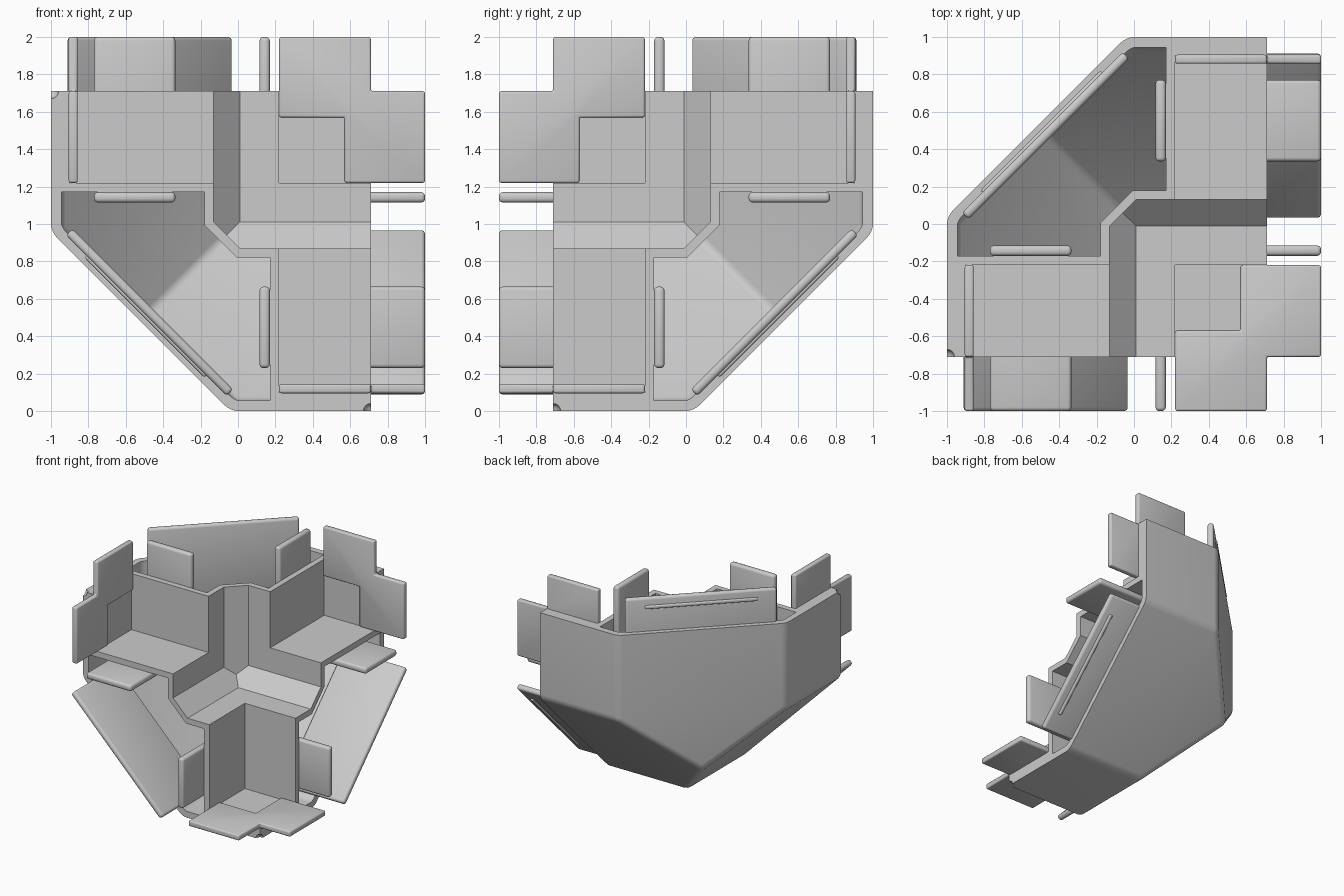
import bpy, bmesh, math
from mathutils import Vector

if "Cube" in bpy.data.objects:
    bpy.data.objects.remove(bpy.data.objects["Cube"], do_unlink=True)

grey = bpy.data.materials.new("plain grey")
grey.use_nodes = True
grey.diffuse_color = (0.6, 0.6, 0.6, 1)
grey.node_tree.nodes["Principled BSDF"].inputs["Base Color"].default_value = (0.6, 0.6, 0.6, 1)

RIM = 0.71    # plane of the three openings
WALL = 0.05


def to_model(co, axis):
    """Turn (u, v, w) about the corner diagonal, then place it in model space."""
    p = [0, 0, 0]
    for k in range(3):
        p[(axis + 1 + k) % 3] = co[k]
    return Vector((p[0], -p[1], p[2] + 1))


def finish(bm, name, axis=2):
    for v in bm.verts:
        v.co = to_model(v.co, axis)
    bmesh.ops.recalc_face_normals(bm, faces=bm.faces)
    mesh = bpy.data.meshes.new(name)
    bm.to_mesh(mesh)
    bm.free()
    mesh.materials.append(grey)
    ob = bpy.data.objects.new(name, mesh)
    bpy.context.collection.objects.link(ob)
    return ob


def apply_modifier(ob, mod):
    bpy.context.view_layer.objects.active = ob
    bpy.ops.object.modifier_apply(modifier=mod.name)


def smooth(ob, angle=30):
    bpy.ops.object.select_all(action='DESELECT')
    ob.select_set(True)
    bpy.context.view_layer.objects.active = ob
    bpy.ops.object.shade_smooth_by_angle(angle=math.radians(angle))


def prism(name, outline, low, high, axis, round_by=0.0):
    bm = bmesh.new()
    face = bm.faces.new([bm.verts.new((u, v, low)) for u, v in outline])
    out = bmesh.ops.extrude_face_region(bm, geom=[face])
    for v in out["geom"]:
        if isinstance(v, bmesh.types.BMVert):
            v.co.z = high
    ob = finish(bm, name, axis)
    if round_by:
        mod = ob.modifiers.new("round", 'BEVEL')
        mod.width, mod.segments = round_by, 3
        apply_modifier(ob, mod)
        smooth(ob)
    return ob


def chamfered_block(name, low, high, diagonal, round_by=0.0):
    """Cube from low to high whose three low edges are cut where p + q = diagonal."""
    bm = bmesh.new()
    bmesh.ops.create_cube(bm, size=high - low)
    bmesh.ops.translate(bm, verts=bm.verts, vec=Vector((1, 1, 1)) * (low + high) / 2)
    for normal in ((1, 1, 0), (0, 1, 1), (1, 0, 1)):
        n = Vector(normal)
        cut = bmesh.ops.bisect_plane(bm, geom=bm.verts[:] + bm.edges[:] + bm.faces[:],
                                     plane_co=n * diagonal / 2, plane_no=n, clear_inner=True)
        rim = [e for e in cut["geom_cut"] if isinstance(e, bmesh.types.BMEdge)]
        bmesh.ops.edgeloop_fill(bm, edges=rim)
    if round_by:
        edges = [e for e in bm.edges if e.calc_length() > 0.1 and not any(
            all(abs(v.co[k] - high) < 1e-4 for v in e.verts) for k in range(3))]
        bmesh.ops.bevel(bm, geom=edges, offset=round_by, segments=4, profile=0.5,
                        affect='EDGES')
    return finish(bm, name)


def combine(ob, other, operation='DIFFERENCE'):
    mod = ob.modifiers.new("combine", 'BOOLEAN')
    mod.operation, mod.solver, mod.object = operation, 'EXACT', other
    apply_modifier(ob, mod)
    bpy.data.objects.remove(other, do_unlink=True)


def rect(u0, u1, v0, v1):
    return [(u0, v0), (u1, v0), (u1, v1), (u0, v1)]


def corner_notch(low, diagonal, trough, floor):
    """Concave centre joined with the three troughs that run along each arm."""
    notch = chamfered_block("notch", low, 0.95, diagonal)
    for axis in range(3):
        combine(notch, prism("trough", rect(trough, 0.97, trough, 0.97), floor, 0.6, axis), 'UNION')
    return notch


# Hollow body: chamfered corner shell with a notch and three openings
body = chamfered_block("corner_body", -1, RIM, -1.04, round_by=0.04)
cavity = chamfered_block("cavity", -1 + WALL + 0.005, 0.85, -0.96, round_by=0.03)
combine(cavity, corner_notch(-0.18, -0.185, 0.22 - WALL, -1.2))
combine(body, corner_notch(-0.13, -0.12, 0.22, -0.9))
combine(body, cavity)

# Small round dents at the outer corners of the arms
for axis in range(3):
    bm = bmesh.new()
    bmesh.ops.create_uvsphere(bm, u_segments=16, v_segments=8, radius=0.04)
    bmesh.ops.translate(bm, verts=bm.verts, vec=(RIM, RIM, -1))
    combine(body, finish(bm, "dent", axis))
smooth(body)

# Connecting tabs, repeated for each of the three directions
tab_outline = [(0.57, 0.22), (1, 0.22), (1, RIM), (RIM, RIM), (RIM, 1),
               (0.22, 1), (0.22, 0.57), (0.57, 0.57)]
ends = ((-0.92, -0.02), (-0.02, -0.92))
for axis, side in enumerate(("right", "front", "top")):
    # Double tab on the trough floor, with a lower square at its inner corner
    prism(side + "_double_tab", tab_outline, -0.905, -0.857, axis, 0.012)
    prism(side + "_tab_floor", rect(0.2, 0.58, 0.2, 0.58), -0.92, -0.875, axis)

    # Two small straight tabs inside the opening
    prism(side + "_tab_a", rect(-0.77, -0.335, 0.115, 0.17), 0.4, 1, axis, 0.02)
    prism(side + "_tab_b", rect(0.115, 0.17, -0.77, -0.335), 0.4, 1, axis, 0.02)

    # Long diagonal tab and the snap ridge on its outer face
    prism(side + "_diagonal_tab", [(-0.92, -0.06), (-0.06, -0.92), (-0.025, -0.885),
                                   (-0.885, -0.025)], 0.4, 1, axis, 0.02)
    prism(side + "_snap_ridge", [(-0.82, -0.18), (-0.18, -0.82), (-0.16, -0.8), (-0.8, -0.16)],
          0.905, 0.935, axis, 0.01)
